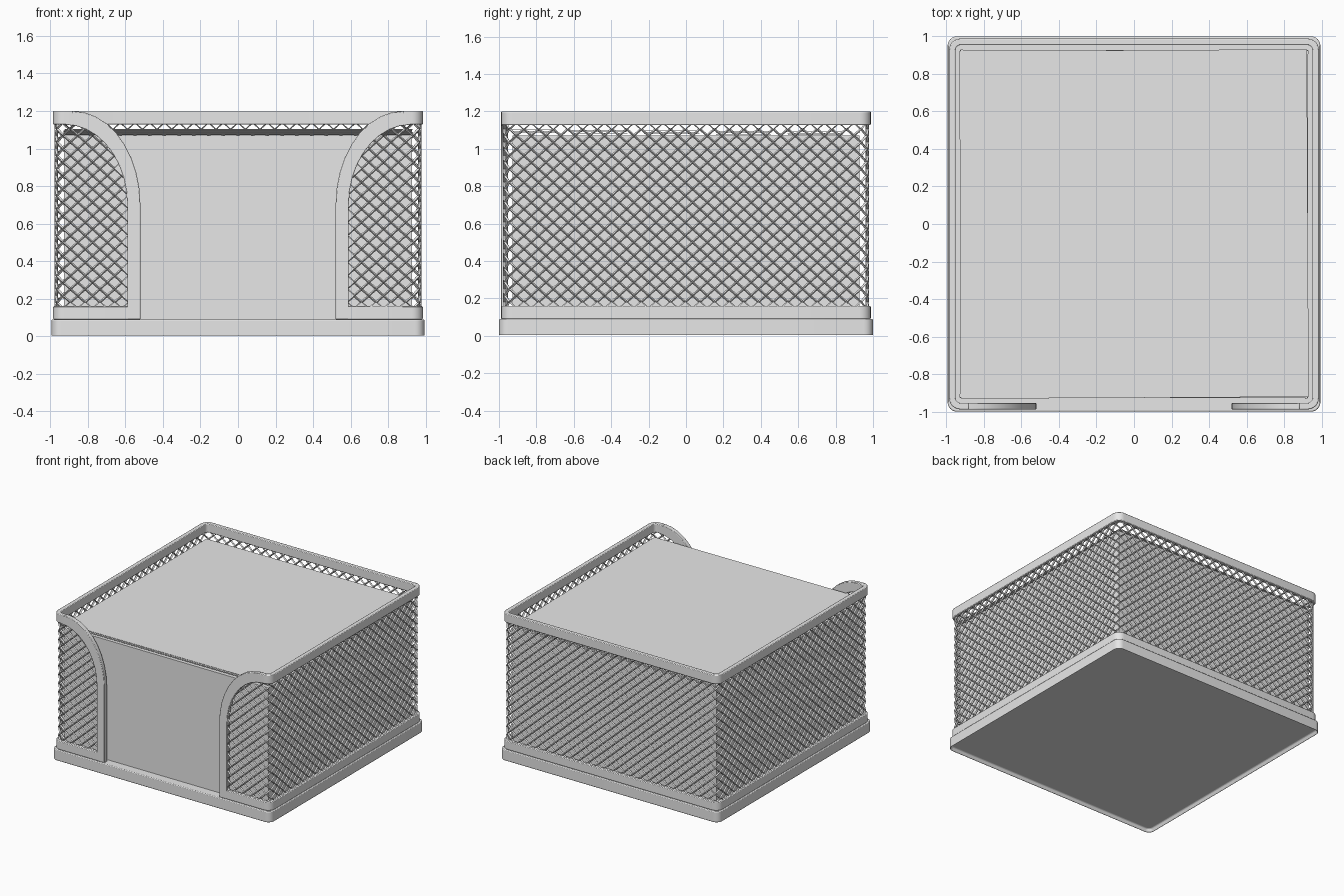
import bpy, bmesh, math
from mathutils import Matrix

cube = bpy.data.objects.get("Cube")
if cube:
    bpy.data.objects.remove(cube, do_unlink=True)

grey = bpy.data.materials.new("light grey")
grey.use_nodes = True
COLOUR = (0.8, 0.8, 0.8, 1)
grey.diffuse_color = COLOUR
grey.node_tree.nodes["Principled BSDF"].inputs["Base Color"].default_value = COLOUR


def finish(name, bm, smooth=False):
    bmesh.ops.recalc_face_normals(bm, faces=bm.faces)
    mesh = bpy.data.meshes.new(name)
    bm.to_mesh(mesh)
    bm.free()
    obj = bpy.data.objects.new(name, mesh)
    bpy.context.collection.objects.link(obj)
    mesh.materials.append(grey)
    if smooth:
        bpy.context.view_layer.objects.active = obj
        bpy.ops.object.select_all(action='DESELECT')
        obj.select_set(True)
        bpy.ops.object.shade_smooth_by_angle(angle=math.radians(35))
    return obj


def bevel(obj, width):
    mod = obj.modifiers.new("soft edges", 'BEVEL')
    mod.width = width
    mod.segments = 2
    mod.limit_method = 'ANGLE'
    mod.angle_limit = math.radians(50)


def wall_path(hx, hy, r, start, steps=6):
    """Open outline from the front right, round the back, to the front left."""
    pts = [(-start, -hy)]
    for cx, cy, a in ((-1, -1, 270), (-1, 1, 180), (1, 1, 90), (1, -1, 0)):
        for i in range(steps + 1):
            t = math.radians(a - 90 * i / steps)
            pts.append((cx * (hx - r) + r * math.cos(t), cy * (hy - r) + r * math.sin(t)))
    return pts + [(start, -hy)]


def band(name, start, z0, z1, thick=0.035):
    """Flat strip following the wall path."""
    outer = wall_path(HX, HY, 0.06, start)
    inner = wall_path(HX - thick, HY - thick, 0.025, start)
    bm = bmesh.new()
    rows = [[bm.verts.new((*p, z)) for p in path]
            for path, z in ((outer, z0), (outer, z1), (inner, z1), (inner, z0))]
    for k in range(4):
        a, b = rows[k], rows[(k + 1) % 4]
        for i in range(len(outer) - 1):
            bm.faces.new((a[i], a[i + 1], b[i + 1], b[i]))
    for end in (0, -1):
        bm.faces.new([row[end] for row in rows])
    return finish(name, bm, True)


HX, HY = 0.985, 0.988
BASE_TOP, LOW, HIGH, TOP = 0.09, 0.16, 1.127, 1.2

# Base with a recessed underside
bm = bmesh.new()
foot = [bm.verts.new((*p, 0)) for p in wall_path(0.993, 1.0, 0.05, 0.5)]
bottom = bm.faces.new(foot)
top = bmesh.ops.extrude_face_region(bm, geom=[bottom])
bmesh.ops.translate(bm, vec=(0, 0, BASE_TOP),
                    verts=[v for v in top["geom"] if isinstance(v, bmesh.types.BMVert)])
if not bottom.is_valid:
    bottom = bm.faces.new(foot)
bmesh.ops.recalc_face_normals(bm, faces=bm.faces)
low_face = min(bm.faces, key=lambda f: f.calc_center_median().z)
bmesh.ops.inset_region(bm, faces=[low_face], thickness=0.015)
bmesh.ops.translate(bm, vec=(0, 0, 0.03), verts=low_face.verts)
bevel(finish("base", bm, True), 0.006)

# Lower and upper bands
bevel(band("lower_band", 0.55, BASE_TOP, LOW), 0.005)
bevel(band("upper_band", 0.88, HIGH, TOP), 0.005)


def arch(x_end, x_start, z_low, z_top, steps=9):
    """Curved edge of the front opening, from the top down to the straight post."""
    return [(x_start + (x_end - x_start) * math.sin(t), z_low + (z_top - z_low) * math.cos(t))
            for t in (math.pi / 2 * i / steps for i in range(steps + 1))]


OUTER_ARCH = arch(0.52, 0.88, 0.70, TOP)
INNER_ARCH = arch(0.59, 0.92, 0.70, HIGH)

# Curved front trims beside the opening
for side, label in ((1, "left"), (-1, "right")):
    bm = bmesh.new()
    outer = OUTER_ARCH + [(0.52, BASE_TOP)]
    inner = INNER_ARCH + [(0.59, BASE_TOP)]
    rows = [[bm.verts.new((side * x, y, z)) for x, z in line]
            for line, y in ((outer, -HY), (inner, -HY), (inner, 0.035 - HY), (outer, 0.035 - HY))]
    for k in range(4):
        a, b = rows[k], rows[(k + 1) % 4]
        for i in range(len(outer) - 1):
            bm.faces.new((a[i], a[i + 1], b[i + 1], b[i]))
    for end in (0, -1):
        bm.faces.new([row[end] for row in rows])
    bevel(finish("front_trim_" + label, bm, True), 0.004)


# Diamond wire mesh wrapped round the walls
path = wall_path(0.968, 0.970, 0.05, 0.54)
lengths = [math.dist(a, b) for a, b in zip(path, path[1:])]
total = sum(lengths)


def along(s):
    for (a, b), d in zip(zip(path, path[1:]), lengths):
        if s <= d:
            break
        s -= d
    f = min(s / d, 1)
    return a[0] + (b[0] - a[0]) * f, a[1] + (b[1] - a[1]) * f


def in_wall(x, y, z):
    """True where the mesh is not cut away by the front opening."""
    if y > -0.9:
        return True
    x = abs(x)
    if z < 0.70:
        return x > 0.55
    e = ((0.90 - x) / 0.35) ** 2 + ((z - 0.70) / 0.465) ** 2
    return x > 0.90 or e < 1


cols = 2 * round(total / 0.078)
rows = 2 * round((HIGH - LOW + 0.03) / 0.071)
bm = bmesh.new()
grid = {}
for i in range(cols + 1):
    x, y = along(total * i / cols)
    for j in range(rows + 1):
        if (i + j) % 2 == 0:
            grid[i, j] = bm.verts.new((x, y, LOW - 0.015 + (HIGH - LOW + 0.03) * j / rows))
for i in range(1, cols):
    for j in range(1, rows):
        if (i + j) % 2:
            quad = [grid[i - 1, j], grid[i, j - 1], grid[i + 1, j], grid[i, j + 1]]
            if all(in_wall(*v.co) for v in quad):
                bm.faces.new(quad)
bmesh.ops.delete(bm, geom=[v for v in bm.verts if not v.link_faces], context='VERTS')
wire = finish("wire_mesh", bm).modifiers.new("wires", 'WIREFRAME')
wire.thickness = 0.018
wire.offset = 0
wire.use_even_offset = False


def slab(name, z0, z1, half, turn, tilt=0):
    bm = bmesh.new()
    bmesh.ops.create_cube(bm, size=1)
    bmesh.ops.scale(bm, vec=(2 * half, 2 * half, z1 - z0), verts=bm.verts)
    place = (Matrix.Translation((0, 0, (z0 + z1) / 2))
             @ Matrix.Rotation(math.radians(turn), 4, 'Z')
             @ Matrix.Rotation(math.radians(tilt), 4, 'X'))
    bmesh.ops.transform(bm, matrix=place, verts=bm.verts)
    return finish(name, bm)


# Paper stack with a few loose sheets on top
slab("paper_stack", BASE_TOP, 1.07, 0.927, 0)
for n, turn in enumerate((0.2, -0.15, 0.3)):
    z = 1.079 + 0.008 * n
    slab("loose_sheet_%d" % (n + 1), z, z + 0.002, 0.926, turn, -0.4)
